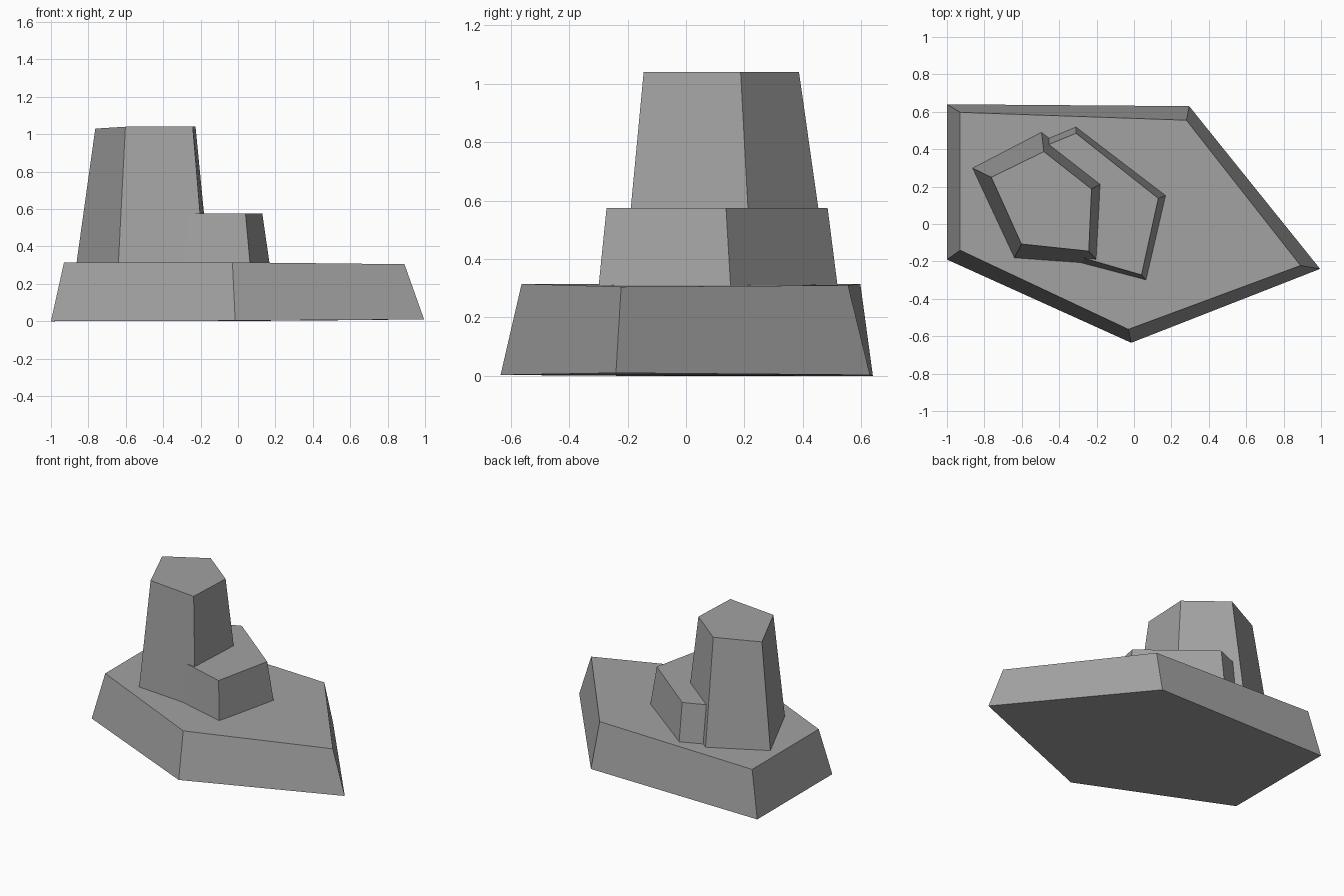
import bpy
import bmesh

stone = bpy.data.materials.new("grey stone")
stone.diffuse_color = (0.36, 0.36, 0.36, 1)


def tapered_block(name, bottom, top):
    """Flat-sided block lofted between two matching outlines."""
    bm = bmesh.new()
    low = [bm.verts.new(p) for p in bottom]
    high = [bm.verts.new(p) for p in top]
    bm.faces.new(low)
    bm.faces.new(high)
    n = len(low)
    for i in range(n):
        j = (i + 1) % n
        bm.faces.new((low[i], low[j], high[j], high[i]))
    bmesh.ops.recalc_face_normals(bm, faces=bm.faces[:])
    mesh = bpy.data.meshes.new(name)
    bm.to_mesh(mesh)
    bm.free()
    mesh.materials.append(stone)
    obj = bpy.data.objects.new(name, mesh)
    bpy.context.collection.objects.link(obj)
    return obj


# Wide five-sided slab, its right corner slightly uneven
tapered_block(
    "base_slab",
    [(-1, 0.64, 0), (0.295, 0.63, 0.003), (0.995, -0.24, 0.01),
     (-0.015, -0.635, 0.003), (-1, -0.19, 0)],
    [(-0.93, 0.597, 0.315), (0.28, 0.555, 0.31), (0.89, -0.222, 0.305),
     (-0.03, -0.563, 0.315), (-0.93, -0.14, 0.315)])

# Low step leaning against the tower
tapered_block(
    "step_block",
    [(-0.55, 0.42, 0.30), (-0.31, 0.52, 0.30), (0.17, 0.153, 0.30),
     (0.065, -0.30, 0.30), (-0.45, -0.165, 0.30)],
    [(-0.53, 0.395, 0.575), (-0.31, 0.485, 0.575), (0.13, 0.137, 0.575),
     (0.04, -0.272, 0.575), (-0.45, -0.13, 0.575)])

# Tall tapering tower
tapered_block(
    "tower_block",
    [(-0.865, 0.30, 0.30), (-0.495, 0.492, 0.30), (-0.155, 0.227, 0.30),
     (-0.18, -0.215, 0.30), (-0.64, -0.182, 0.30)],
    [(-0.763, 0.25, 1.03), (-0.482, 0.387, 1.04), (-0.227, 0.187, 1.04),
     (-0.242, -0.145, 1.04), (-0.602, -0.107, 1.04)])
